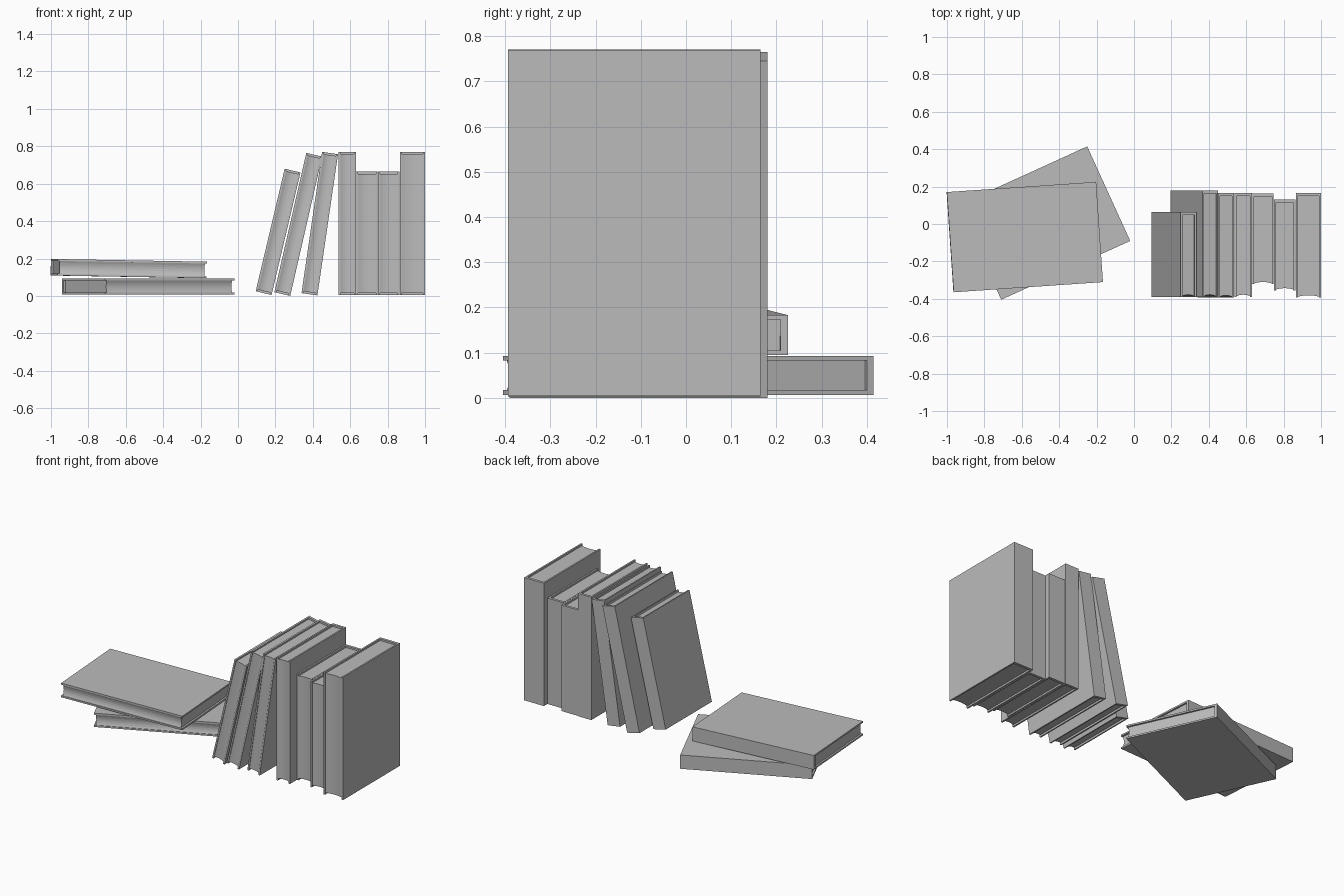
import bpy, bmesh, math
from mathutils import Matrix

cube = bpy.data.objects.get("Cube")
if cube:
    bpy.data.objects.remove(cube, do_unlink=True)

grey = bpy.data.materials.new("plain grey")
grey.use_nodes = True
colour = (0.5, 0.5, 0.5, 1)
grey.diffuse_color = colour
grey.node_tree.nodes["Principled BSDF"].inputs["Base Color"].default_value = colour

BOARD, SPINE, LIP = 0.01, 0.016, 0.011


def prism(name, outline, z0, z1, matrix):
    """Extrude a flat outline from z0 to z1 and place it."""
    bm = bmesh.new()
    face = bm.faces.new([bm.verts.new((x, y, z0)) for x, y in outline])
    top = bmesh.ops.extrude_face_region(bm, geom=[face])["geom"]
    moved = [v for v in top if isinstance(v, bmesh.types.BMVert)]
    bmesh.ops.translate(bm, vec=(0, 0, z1 - z0), verts=moved)
    bmesh.ops.recalc_face_normals(bm, faces=bm.faces)
    mesh = bpy.data.meshes.new(name)
    bm.to_mesh(mesh)
    bm.free()
    mesh.materials.append(grey)
    obj = bpy.data.objects.new(name, mesh)
    obj.matrix_world = matrix
    bpy.context.collection.objects.link(obj)


def book(name, thick, front, back, height, matrix):
    """Book standing on its tail: spine at the back, fore-edge at the front."""
    a, b = thick / 2, thick / 2 - BOARD
    cover = [(-a, front), (-a, back), (a, back), (a, front),
             (b, front), (b, back - SPINE), (-b, back - SPINE), (-b, front)]
    prism(name + "_cover", cover, 0, height, matrix)
    # Page block with a shallow hollow fore-edge
    pages = [(b, back - SPINE), (-b, back - SPINE)]
    for i in range(7):
        t = i / 3 - 1
        pages.append((t * b, front + 0.004 + 0.008 * (1 - t * t)))
    prism(name + "_pages", pages, LIP, height - LIP, matrix)


# Standing row: name, thickness, front y, back y, height, base x, base z, lean
row = [
    ("leaning_book_short", 0.087, -0.39, 0.065, 0.673, 0.137, 0.015, 13.3),
    ("leaning_book_deep", 0.087, -0.39, 0.18, 0.764, 0.237, 0.01, 12.9),
    ("leaning_book_tall", 0.086, -0.393, 0.165, 0.763, 0.382, 0.009, 8.3),
    ("upright_book_thin", 0.093, -0.39, 0.165, 0.765, 0.584, 0.004, 0),
    ("upright_book_low", 0.115, -0.322, 0.162, 0.66, 0.689, 0.004, 0),
    ("upright_book_set_back", 0.116, -0.355, 0.13, 0.66, 0.806, 0.004, 0),
    ("upright_book_thick", 0.135, -0.393, 0.165, 0.765, 0.9325, 0.004, 0),
]
for name, thick, front, back, height, x, z, lean in row:
    place = Matrix.Translation((x, 0, z)) @ Matrix.Rotation(math.radians(lean), 4, 'Y')
    book(name, thick, front, back, height, place)

# Flat stack: name, thickness, width, height, centre, turn, droop
stack = [
    ("lower_flat_book", 0.086, 0.555, 0.758, (-0.48, 0.005, 0.05), 24.5, 0),
    ("upper_flat_book", 0.088, 0.537, 0.8, (-0.584, -0.07, 0.146), 3.9, 1),
]
for name, thick, width, height, centre, turn, droop in stack:
    place = (Matrix.Translation(centre)
             @ Matrix.Rotation(math.radians(turn), 4, 'Z')
             @ Matrix.Rotation(math.radians(90 + droop), 4, 'Y')
             @ Matrix.Translation((0, 0, -height / 2)))
    book(name, thick, -width / 2, width / 2, height, place)
